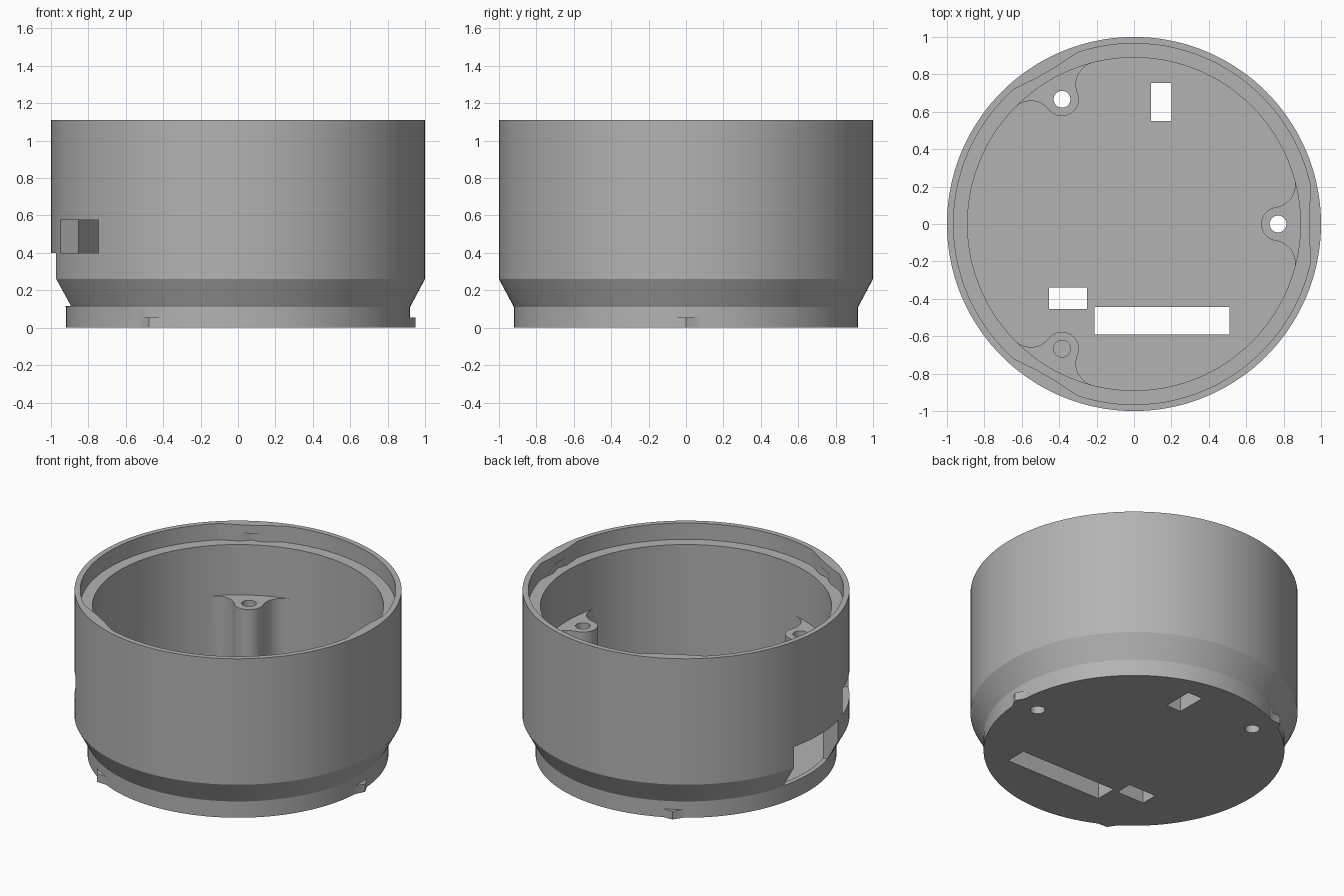
import bpy, bmesh, math
from mathutils import Matrix, Vector

if "Cube" in bpy.data.objects:
    bpy.data.objects.remove(bpy.data.objects["Cube"], do_unlink=True)

grey = bpy.data.materials.new("plain grey")
grey.use_nodes = True
colour = (0.45, 0.45, 0.45, 1)
grey.diffuse_color = colour
grey.node_tree.nodes["Principled BSDF"].inputs["Base Color"].default_value = colour

TOP, LEDGE, FLOOR = 1.11, 1.0, 0.11
INNER, BOSS_AT, BOSS_R, FILLET = 0.89, 0.77, 0.09, 0.12
THIRDS = (0, 120, 240)


def make_object(name, bm):
    bmesh.ops.recalc_face_normals(bm, faces=bm.faces)
    mesh = bpy.data.meshes.new(name)
    bm.to_mesh(mesh)
    bm.free()
    mesh.materials.append(grey)
    obj = bpy.data.objects.new(name, mesh)
    bpy.context.collection.objects.link(obj)
    return obj


def lathe(name, profile, steps=144):
    bm = bmesh.new()
    rings = []
    for r, z in profile:
        if r == 0:
            rings.append([bm.verts.new((0, 0, z))] * steps)
        else:
            rings.append([bm.verts.new((r * math.cos(a), r * math.sin(a), z))
                          for a in (math.tau * i / steps for i in range(steps))])
    for low, high in zip(rings, rings[1:]):
        for i in range(steps):
            j = (i + 1) % steps
            corners = list(dict.fromkeys((low[i], low[j], high[j], high[i])))
            bm.faces.new(corners)
    return make_object(name, bm)


def prism(name, outline, z0, z1, turn=0):
    bm = bmesh.new()
    face = bm.faces.new([bm.verts.new((x, y, z0)) for x, y in outline])
    new = bmesh.ops.extrude_face_region(bm, geom=[face])["geom"]
    for v in new:
        if isinstance(v, bmesh.types.BMVert):
            v.co.z = z1
    bmesh.ops.transform(bm, matrix=Matrix.Rotation(math.radians(turn), 4, "Z"), verts=bm.verts)
    return make_object(name, bm)


def box(x0, x1, y0, y1):
    return [(x0, y0), (x1, y0), (x1, y1), (x0, y1)]


def arc(cx, cy, r, a0, a1, n):
    return [(cx + r * math.cos(a0 + (a1 - a0) * i / n),
             cy + r * math.sin(a0 + (a1 - a0) * i / n)) for i in range(n + 1)]


def combine(target, tool, operation):
    mod = target.modifiers.new("cut", "BOOLEAN")
    mod.object, mod.operation, mod.solver = tool, operation, "EXACT"
    bpy.context.view_layer.objects.active = target
    bpy.ops.object.modifier_apply(modifier=mod.name)
    bpy.data.objects.remove(tool, do_unlink=True)


def boss_outline():
    # Round post blended into the wall by a tangent arc on each side
    reach = BOSS_R + FILLET
    phi = 2 * math.asin(reach / (2 * BOSS_AT))
    c = Vector((BOSS_AT * math.cos(phi), BOSS_AT * math.sin(phi)))
    to_boss = Vector((BOSS_AT, 0)) - c
    a = math.atan2(to_boss.y, to_boss.x)
    blend = arc(c.x, c.y, FILLET, phi, a, 14)
    nose = arc(BOSS_AT, 0, BOSS_R, a + math.pi, math.pi, 10)
    half = blend + nose[1:]
    other = [(x, -y) for x, y in reversed(half[:-1])]
    return half + other + arc(0, 0, INNER + 0.012, -phi, phi, 12)


# Cup with a stepped rim, tapered foot and flat floor
body = lathe("housing", [
    (0, 0), (0.92, 0), (0.92, FLOOR), (1, 0.26), (1, TOP),
    (0.965, TOP), (0.965, LEDGE), (INNER, LEDGE), (INNER, FLOOR), (0, FLOOR)])

# Screw posts, foot tabs and thickened rim pads with tab sockets
for turn in THIRDS:
    combine(body, prism("post", boss_outline(), FLOOR - 0.03, 0.66, turn), "UNION")
    tab = [(0.88, -0.065), (0.916, -0.065), (0.95, 0), (0.916, 0.065), (0.88, 0.065)]
    combine(body, prism("tab", tab, 0, 0.055, turn), "UNION")
    pad = [(0.945, -0.195), (0.936, -0.065), (0.936, 0.065), (0.945, 0.195),
           (0.972, 0.195), (0.985, 0), (0.972, -0.195)]
    combine(body, prism("pad", pad, LEDGE - 0.02, TOP, turn), "UNION")
for turn in THIRDS:
    socket = [(0.925, -0.07), (0.936, -0.07), (0.957, 0), (0.936, 0.07), (0.925, 0.07)]
    combine(body, prism("socket", socket, LEDGE, LEDGE + 0.055, turn), "DIFFERENCE")
    hole = arc(BOSS_AT, 0, 0.045, 0, math.tau, 32)[:-1]
    combine(body, prism("screw_hole", hole, -0.1, 0.8, turn), "DIFFERENCE")

# Openings in the floor
for rect in (box(0.09, 0.20, 0.55, 0.755), box(-0.455, -0.25, -0.455, -0.34),
             box(-0.21, 0.51, -0.59, -0.445)):
    combine(body, prism("floor_slot", rect, -0.1, 0.2), "DIFFERENCE")

# Windows through the side wall
combine(body, prism("wide_window", box(0.8, 1.1, -0.235, 0.235), FLOOR + 0.005, 0.4, 180), "DIFFERENCE")
combine(body, prism("small_window", box(0.78, 1.1, -0.203, 0.203), 0.4, 0.575, 210), "DIFFERENCE")

bpy.ops.object.select_all(action="DESELECT")
body.select_set(True)
bpy.context.view_layer.objects.active = body
bpy.ops.object.shade_smooth_by_angle(angle=math.radians(25))
